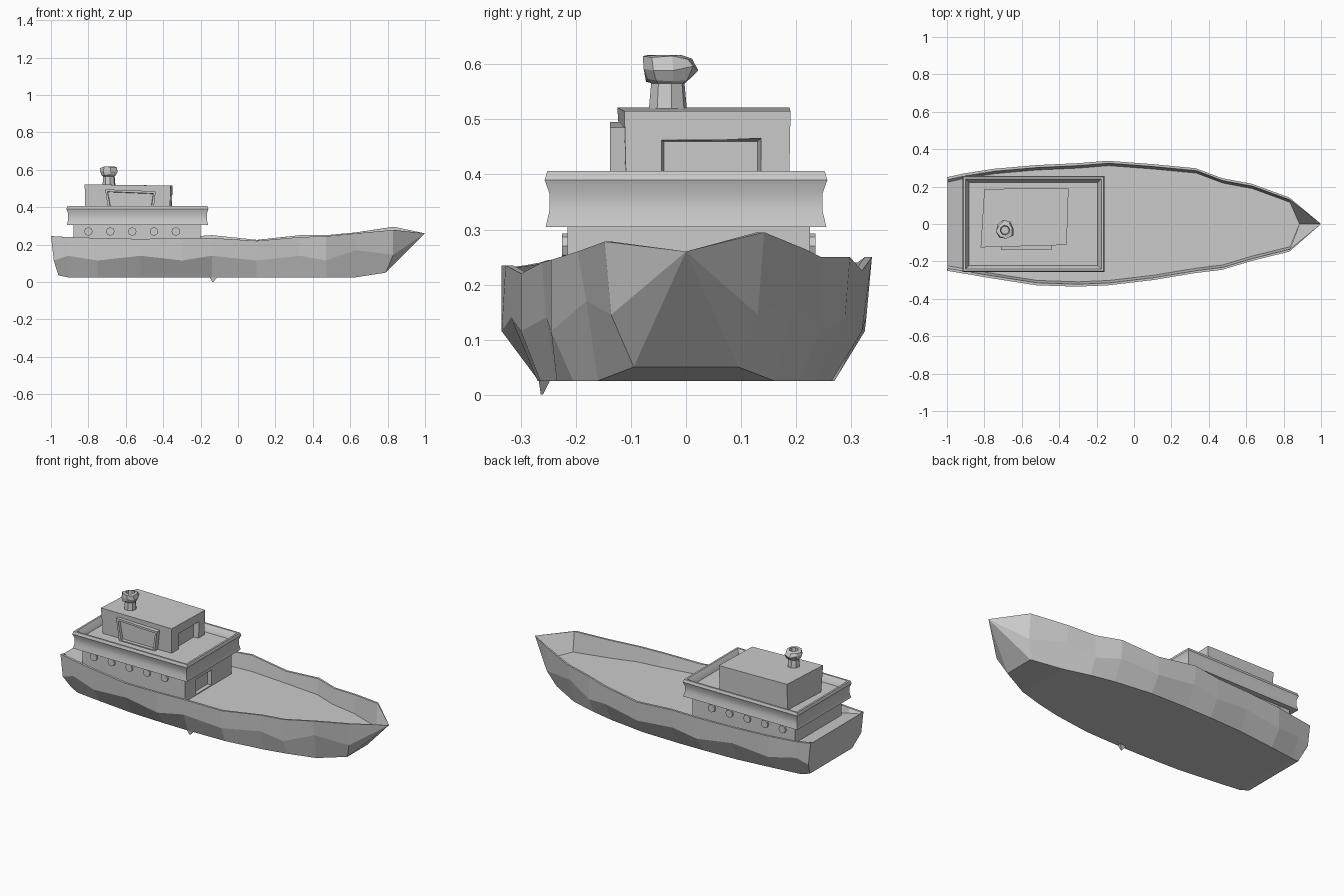
import bpy, bmesh, math, random

if "Cube" in bpy.data.objects:
    bpy.data.objects.remove(bpy.data.objects["Cube"])

random.seed(4)
DECK = 0.16


def make_object(name, bm):
    bmesh.ops.remove_doubles(bm, verts=bm.verts, dist=0.0005)
    bmesh.ops.recalc_face_normals(bm, faces=bm.faces)
    mesh = bpy.data.meshes.new(name)
    bm.to_mesh(mesh)
    bm.free()
    obj = bpy.data.objects.new(name, mesh)
    bpy.context.collection.objects.link(obj)
    return obj


def loft(name, rings):
    bm = bmesh.new()
    vs = [[bm.verts.new(p) for p in r] for r in rings]
    n = len(rings[0])
    for a, b in zip(vs, vs[1:]):
        for i in range(n):
            j = (i + 1) % n
            bm.faces.new((a[i], a[j], b[j], b[i]))
    bm.faces.new(vs[0])
    bm.faces.new(vs[-1])
    return make_object(name, bm)


def rect(x0, x1, y0, y1, z, d=0.0):
    return [(x0 - d, y0 - d, z), (x1 + d, y0 - d, z),
            (x1 + d, y1 + d, z), (x0 - d, y1 + d, z)]


def box(name, x0, x1, y0, y1, z0, z1):
    return loft(name, [rect(x0, x1, y0, y1, z0), rect(x0, x1, y0, y1, z1)])


def cut(obj, cutter):
    m = obj.modifiers.new("recess", 'BOOLEAN')
    m.operation = 'DIFFERENCE'
    m.solver = 'EXACT'
    m.object = cutter
    cutter.hide_render = True
    cutter.hide_set(True)


# Hull with bulwark: x, rail y+, rail y-, rail z+, rail z-, bottom half width
stations = [
    (-1.00, .25, .25, .245, .245, .20),
    (-0.91, .27, .265, .24, .24, .215),
    (-0.75, .295, .292, .24, .235, .235),
    (-0.52, .315, .328, .24, .23, .26),
    (-0.30, .325, .335, .24, .235, .268),
    (-0.14, .338, .328, .25, .235, .27),
    (0.10, .32, .30, .225, .22, .265),
    (0.33, .298, .262, .25, .24, .235),
    (0.47, .245, .245, .25, .245, .205),
    (0.63, .215, .197, .265, .26, .16),
    (0.83, .142, .148, .295, .278, .095),
]
bm = bmesh.new()
vs = []
for i, (x, yp, yn, zp, zn, b) in enumerate(stations):
    stern, bow = i == 0, i == len(stations) - 1
    bx = -0.96 if stern else (0.79 if bow else x)
    kx = -0.985 if stern else x
    bz = 0.05 if bow else (0.035 if stern else 0.025)
    kz = 0.115 + 0.025 * (i % 2) + (0.03 if x > .5 else 0)
    ks = 0.92 if x > .5 else 1.0 - 0.03 * (i % 2)
    dz = {0: .24, 1: .215}.get(i, DECK)      # raised stern platform
    vs.append([bm.verts.new(p) for p in (
        (x, yp, zp), (kx, yp * ks, kz), (bx, b, bz),
        (bx, -b, bz), (kx, -yn * ks, kz), (x, -yn, zn),
        (x + .004, -yn + .013, zn), (x + .004, -yn + .026, dz),
        (x + .004, yp - .026, dz), (x + .004, yp - .013, zp))])
tip = [bm.verts.new((1.0, 0.0, 0.26))] * 10
deck_tip = bm.verts.new((0.885, 0.0, DECK))
tip[7] = tip[8] = deck_tip
for a, b in zip(vs, vs[1:] + [tip]):
    for i in range(10):
        j = (i + 1) % 10
        corners = [a[i], a[j], b[j]] + ([b[i]] if b[i] is not b[j] else [])
        bm.faces.new(corners)
bm.faces.new(vs[0])
make_object("hull", bm)

# Small fin under the hull
loft("keel_fin", [rect(-.16, -.10, -.27, -.24, .04), rect(-.137, -.132, -.264, -.26, 0)])

# Lower cabin with recessed front door
cabin = box("lower_cabin", -.88, -.20, -.215, .225, DECK - .01, .33)
cut(cabin, box("door_cutter", -.225, -.15, -.11, .035, DECK + .005, .255))

# Portholes on both sides
for side, wall in ((-1, -.215), (1, .225)):
    for k in range(5):
        px = -.80 + k * .117
        disc = [(px + .023 * math.cos(t * math.pi / 4), .27 + .023 * math.sin(t * math.pi / 4))
                for t in range(8)]
        loft("porthole", [[(x, wall + side * d, z) for x, z in disc] for d in (-.005, .01)])

# Flared upper deck tray with raised rim
T = (-.915, -.16, -.255, .255)
tray = loft("upper_deck", [rect(*T, .305, 0), rect(*T, .335, -.007), rect(*T, .365, -.007),
                           rect(*T, .39, .002), rect(*T, .406, -.003), rect(*T, .406, -.014),
                           rect(*T, .385, -.028), rect(*T, .366, -.034)])
bpy.context.view_layer.objects.active = tray
tray.select_set(True)
bpy.ops.object.shade_smooth_by_angle(angle=math.radians(35))

# Wheelhouse, slightly skewed, with recessed front window
house = loft("wheelhouse", [
    [(-.815, -.112, .35), (-.365, -.108, .35), (-.355, .187, .35), (-.80, .182, .35)],
    [(-.82, -.125, .522), (-.36, -.112, .515), (-.35, .190, .515), (-.80, .188, .522)]])
cut(house, loft("window_cutter", [
    [(-.385, -.04, .36), (-.385, .13, .36), (-.385, .13, .46), (-.385, -.04, .46)],
    [(-.30, -.055, .36), (-.30, .148, .36), (-.30, .148, .476), (-.30, -.055, .468)]]))


# Projecting side window: outer frame with sunken pane
def pane(y, d):
    return [(-.69 + d, y, .36 + d), (-.455 - d, y, .36 + d),
            (-.44 - d, y, .485 - d), (-.71 + d, y, .495 - d)]


loft("side_window", [pane(-.10, 0), pane(-.138, 0), pane(-.138, .012), pane(-.122, .014)])

# Funnel with ragged crown
profile = [(.036, .51), (.031, .565), (.042, .572), (.050, .593), (.046, .613), (.026, .617), (.022, .58)]
funnel = []
for k, (r, z) in enumerate(profile):
    j = .007 if 2 <= k <= 4 else 0
    funnel.append([(-.69 + (r + random.uniform(-j, j)) * math.cos(t * math.pi / 4 + .2),
                    -.033 + (r + random.uniform(-j, j)) * math.sin(t * math.pi / 4 + .2),
                    z + random.uniform(-j, j) * .6) for t in range(8)])
loft("funnel", funnel)
